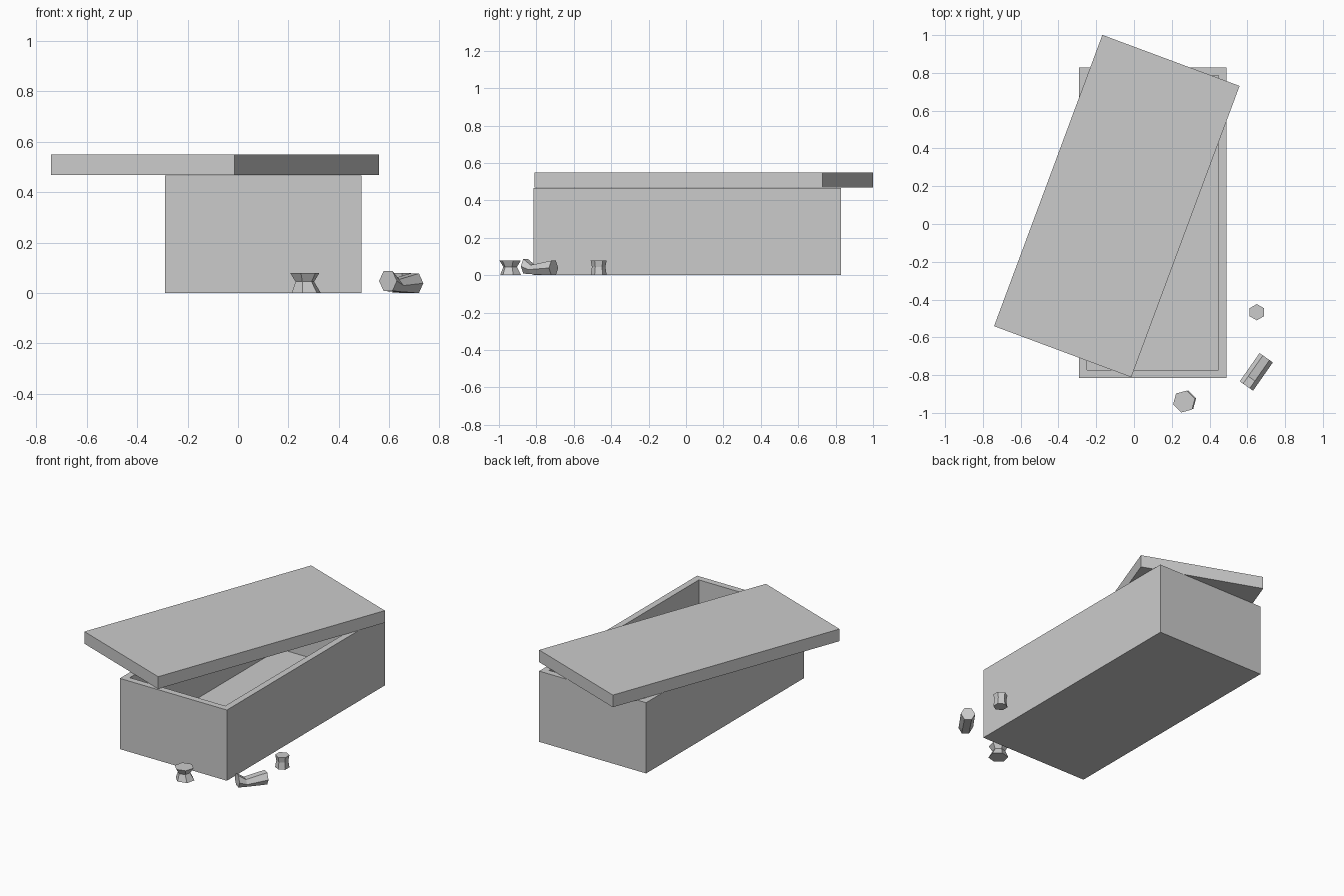
import bpy, bmesh
from math import cos, sin, pi, radians

if "Cube" in bpy.data.objects:
    bpy.data.objects.remove(bpy.data.objects["Cube"])


def finish(name, bm, loc=(0, 0, 0), rot=(0, 0, 0)):
    bmesh.ops.recalc_face_normals(bm, faces=bm.faces)
    me = bpy.data.meshes.new(name)
    bm.to_mesh(me)
    bm.free()
    ob = bpy.data.objects.new(name, me)
    ob.location, ob.rotation_euler = loc, rot
    bpy.context.collection.objects.link(ob)
    return ob


def block(size):
    bm = bmesh.new()
    bmesh.ops.create_cube(bm, size=1)
    bmesh.ops.scale(bm, vec=size, verts=bm.verts)
    return bm


def hex_loft(name, rings, loc, rot=(0, 0, 0)):
    """Six-sided loft; each ring is (x, y, z, radius x, radius y, turn in degrees)."""
    bm = bmesh.new()
    loops = []
    for x, y, z, rx, ry, turn in rings:
        angles = [radians(turn) + i * pi / 3 for i in range(6)]
        loops.append([bm.verts.new((x + rx * cos(a), y + ry * sin(a), z)) for a in angles])
    for a, b in zip(loops, loops[1:]):
        for i in range(6):
            j = (i + 1) % 6
            bm.faces.new((a[i], a[j], b[j], b[i]))
    bm.faces.new(loops[0])
    bm.faces.new(loops[-1])
    return finish(name, bm, loc, rot)


W, L, H, WALL, FLOOR = 0.78, 1.645, 0.466, 0.06, 0.06

# Open chest: inset the top face and push it down to hollow the inside
bm = block((W, L, H))
top = max(bm.faces, key=lambda f: f.calc_center_median().z)
bmesh.ops.inset_region(bm, faces=[top], thickness=WALL)
inner = bmesh.ops.extrude_face_region(bm, geom=[top])
bmesh.ops.translate(bm, vec=(0, 0, FLOOR - H),
                    verts=[g for g in inner["geom"] if isinstance(g, bmesh.types.BMVert)])
if top.is_valid:
    bmesh.ops.delete(bm, geom=[top], context='FACES_ONLY')
finish("chest", bm, (0.10, 0.007, H / 2))

# Lid slid aside and turned
finish("lid", block((W - 0.005, L, 0.08)), (-0.091, 0.095, 0.509), (0, 0, radians(-20.4)))

# Upright waisted pots
hex_loft("small_pot", [(0, 0, 0, .043, .043, 30), (0, 0, .045, .036, .036, 30),
                       (0, 0, .08, .043, .043, 30)], (0.65, -0.467, 0))
hex_loft("wide_pot", [(.006, .002, 0, .06, .058, 15), (0, 0, .045, .038, .038, 15),
                      (0, 0, .08, .06, .06, 15)], (0.265, -0.94, 0))

# Fallen pot with a dent in its upper side, lying on the ground
hex_loft("fallen_pot", [(0, .039, 0, .043, .045, 0), (0, .03, .135, .043, .028, 0),
                        (0, .048, .183, .043, .045, 0)],
         (0.70, -0.708, 0), (pi / 2, 0, radians(-35)))
